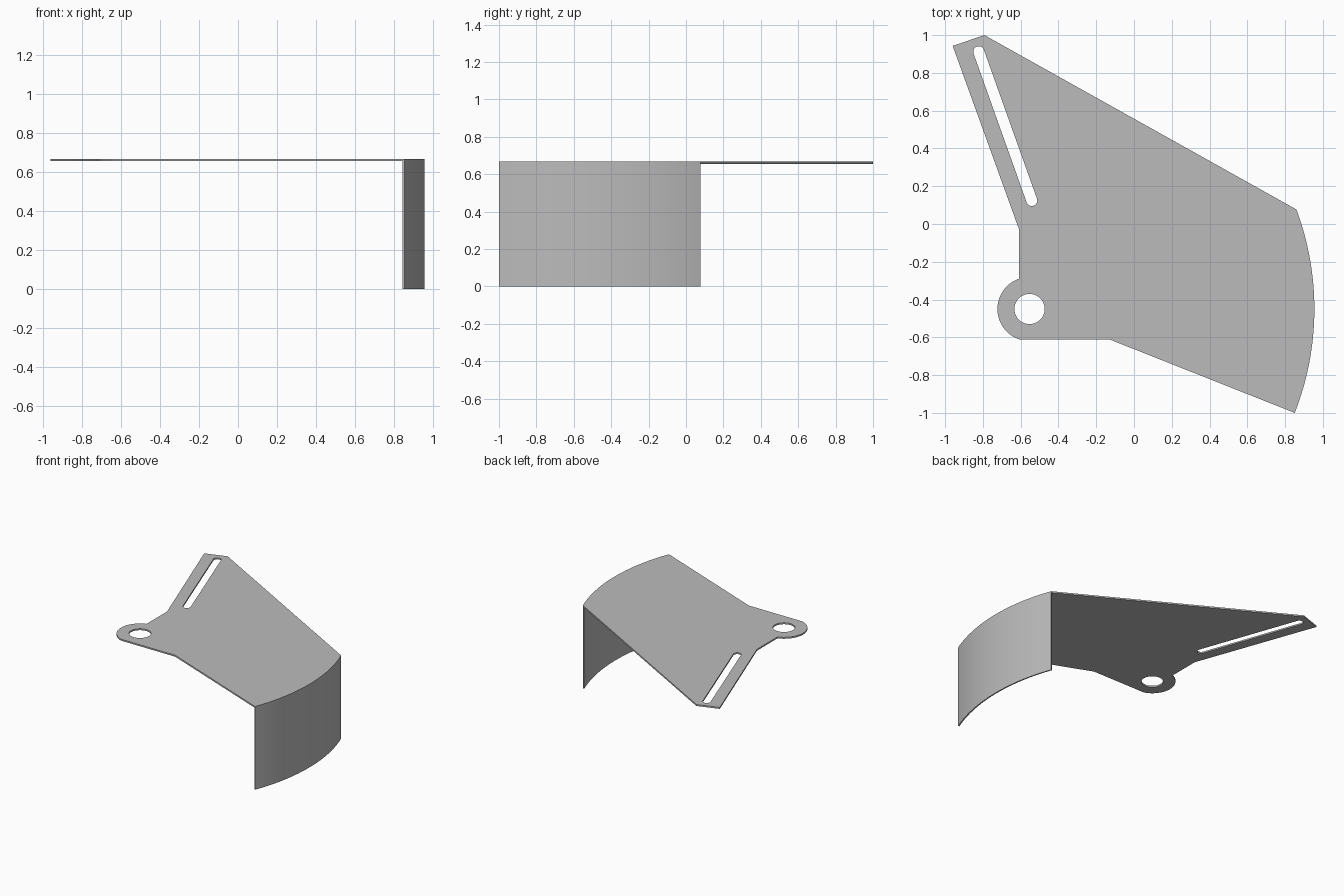
import bpy, bmesh
from math import atan2, asin, cos, sin, pi
from mathutils import Vector

cube = bpy.data.objects.get("Cube")
if cube:
    bpy.data.objects.remove(cube)

TOP, THICK = 0.667, 0.012
PIVOT = Vector((-0.553, -0.45))
R_WALL, R_TAB, R_HOLE = 1.508, 0.17, 0.08
A0, A1 = asin(-0.55 / R_WALL), asin(0.527 / R_WALL)

metal = bpy.data.materials.new("grey metal")
metal.use_nodes = True
grey = (0.5, 0.5, 0.5, 1)
metal.diffuse_color = grey
metal.node_tree.nodes["Principled BSDF"].inputs["Base Color"].default_value = grey


def arc(centre, radius, start, end, steps):
    return [centre + radius * Vector((cos(a), sin(a)))
            for a in (start + (end - start) * i / steps for i in range(steps + 1))]


def sheet(name, loops, bottom, top):
    """Flat sheet from an outline and its holes, extruded upward."""
    bm = bmesh.new()
    edges = []
    for loop in loops:
        vs = [bm.verts.new((p.x, p.y, bottom)) for p in loop]
        edges += [bm.edges.new((v, vs[i - 1])) for i, v in enumerate(vs)]
    bmesh.ops.triangle_fill(bm, edges=edges, use_beauty=True)
    out = bmesh.ops.extrude_face_region(bm, geom=bm.faces[:])
    moved = [g for g in out["geom"] if isinstance(g, bmesh.types.BMVert)]
    bmesh.ops.translate(bm, verts=moved, vec=(0, 0, top - bottom))
    bmesh.ops.recalc_face_normals(bm, faces=bm.faces[:])
    mesh = bpy.data.meshes.new(name)
    bm.to_mesh(mesh)
    bm.free()
    mesh.materials.append(metal)
    obj = bpy.data.objects.new(name, mesh)
    bpy.context.collection.objects.link(obj)
    bpy.ops.object.select_all(action='DESELECT')
    obj.select_set(True)
    bpy.context.view_layer.objects.active = obj
    bpy.ops.object.shade_smooth_by_angle(angle=pi / 6)


# Top plate: curved edge, slotted arm and rounded pivot tab
tab_angle = atan2(0.161, -0.055)
outline = arc(PIVOT, R_WALL, A0, A1, 32)
outline += [Vector(p) for p in ((-0.792, 1.0), (-0.96, 0.943), (-0.608, -0.03))]
outline += arc(PIVOT, R_TAB, tab_angle, 2 * pi - tab_angle, 32)
outline.append(Vector((-0.13, -0.611)))

# Pivot hole and adjustment slot
hole = arc(PIVOT, R_HOLE, 0, 2 * pi, 40)[:-1]
slot_a, slot_b = Vector((-0.822, 0.912)), Vector((-0.541, 0.124))
along = slot_a - slot_b
side = atan2(along.y, along.x) - pi / 2
slot = arc(slot_a, 0.029, side, side + pi, 12) + arc(slot_b, 0.029, side + pi, side + 2 * pi, 12)
sheet("top_plate", [outline, hole, slot], TOP - THICK, TOP)

# Curved guard wall hanging below the plate edge
wall = arc(PIVOT, R_WALL, A0, A1, 32) + arc(PIVOT, R_WALL - 0.01, A1, A0, 32)
sheet("guard_wall", [wall], 0, TOP - THICK)
